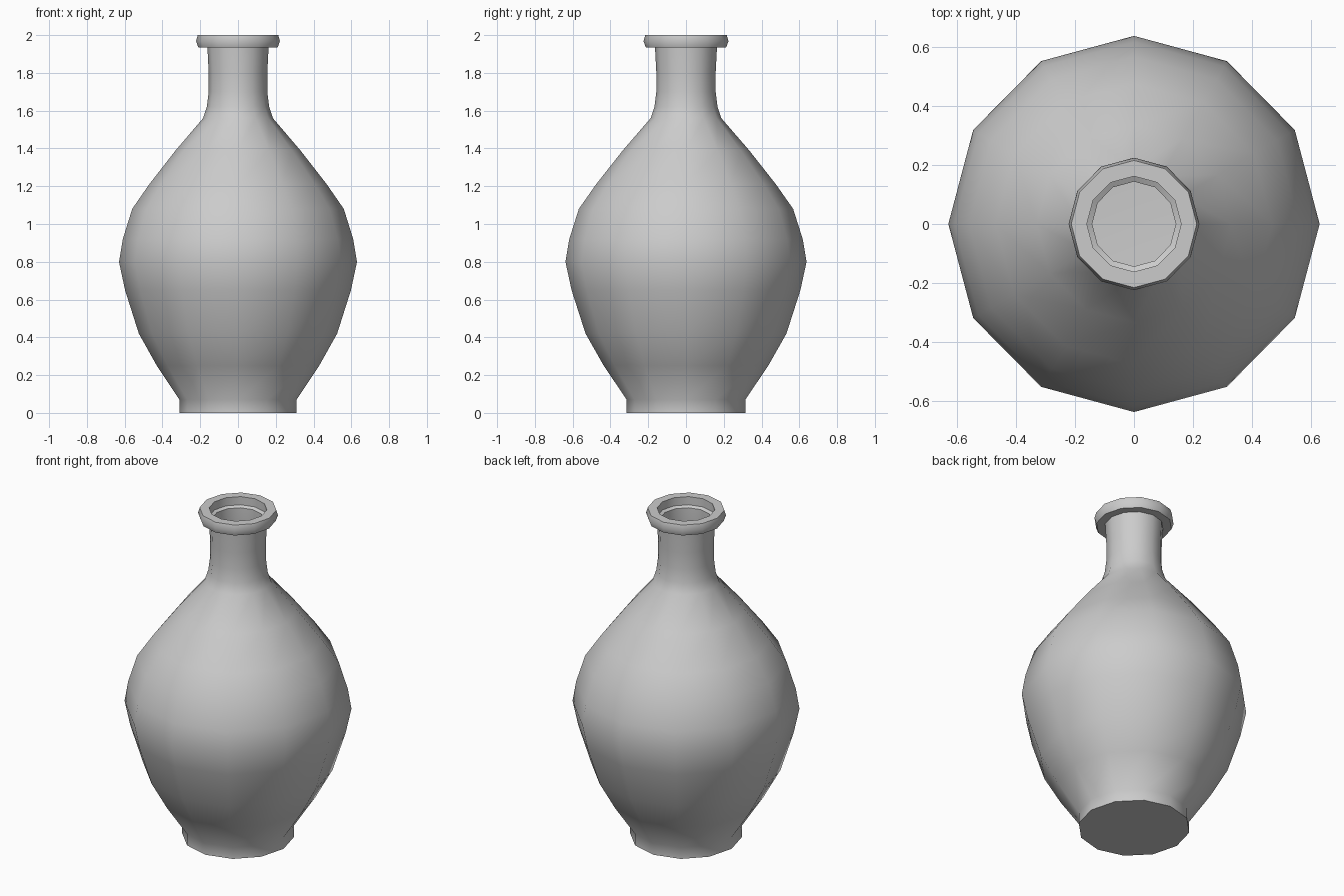
import bpy, bmesh, math

if "Cube" in bpy.data.objects:
    bpy.data.objects.remove(bpy.data.objects["Cube"])

SIDES = 12

clay = bpy.data.materials.new("light grey clay")
clay.diffuse_color = (0.6, 0.6, 0.6, 1)
clay.use_nodes = True
clay.node_tree.nodes["Principled BSDF"].inputs["Base Color"].default_value = clay.diffuse_color


def lathe(name, profile, sharp_angle):
    """Spin an (r, z) profile around z; rings at r = 0 become a single point."""
    bm = bmesh.new()
    rings = []
    for r, z in profile:
        if r == 0:
            rings.append([bm.verts.new((0, 0, z))] * SIDES)
            continue
        angles = [2 * math.pi * i / SIDES for i in range(SIDES)]
        rings.append([bm.verts.new((r * math.cos(a), 1.013 * r * math.sin(a), z))
                      for a in angles])
    for low, high in zip(rings, rings[1:]):
        for i in range(SIDES):
            j = (i + 1) % SIDES
            corners = list(dict.fromkeys((low[i], low[j], high[j], high[i])))
            bm.faces.new(corners)
    bmesh.ops.recalc_face_normals(bm, faces=bm.faces)
    mesh = bpy.data.meshes.new(name)
    bm.to_mesh(mesh)
    bm.free()
    mesh.materials.append(clay)
    obj = bpy.data.objects.new(name, mesh)
    bpy.context.collection.objects.link(obj)
    bpy.context.view_layer.objects.active = obj
    obj.select_set(True)
    bpy.ops.object.shade_smooth_by_angle(angle=math.radians(sharp_angle))
    obj.select_set(False)
    return obj


# Foot, belly, shoulder and neck
outside = [(0, 0), (0.31, 0), (0.31, 0.07), (0.43, 0.25), (0.525, 0.42),
           (0.598, 0.65), (0.63, 0.80), (0.61, 0.92), (0.56, 1.08),
           (0.47, 1.21), (0.33, 1.39), (0.185, 1.56), (0.165, 1.62),
           (0.155, 1.70), (0.155, 1.80), (0.162, 1.935)]
# Flared lip, with a small ledge inside the mouth
lip = [(0.21, 1.935), (0.222, 1.968), (0.213, 2.0), (0.16, 2.0),
       (0.16, 1.95), (0.142, 1.94)]
# Hollow inside, down to the floor
inside = [(0.142, 1.60), (0.165, 1.54), (0.45, 1.20), (0.54, 1.07),
          (0.605, 0.80), (0.50, 0.42), (0.29, 0.08), (0, 0.06)]

lathe("vase", outside + lip + inside, 40)
